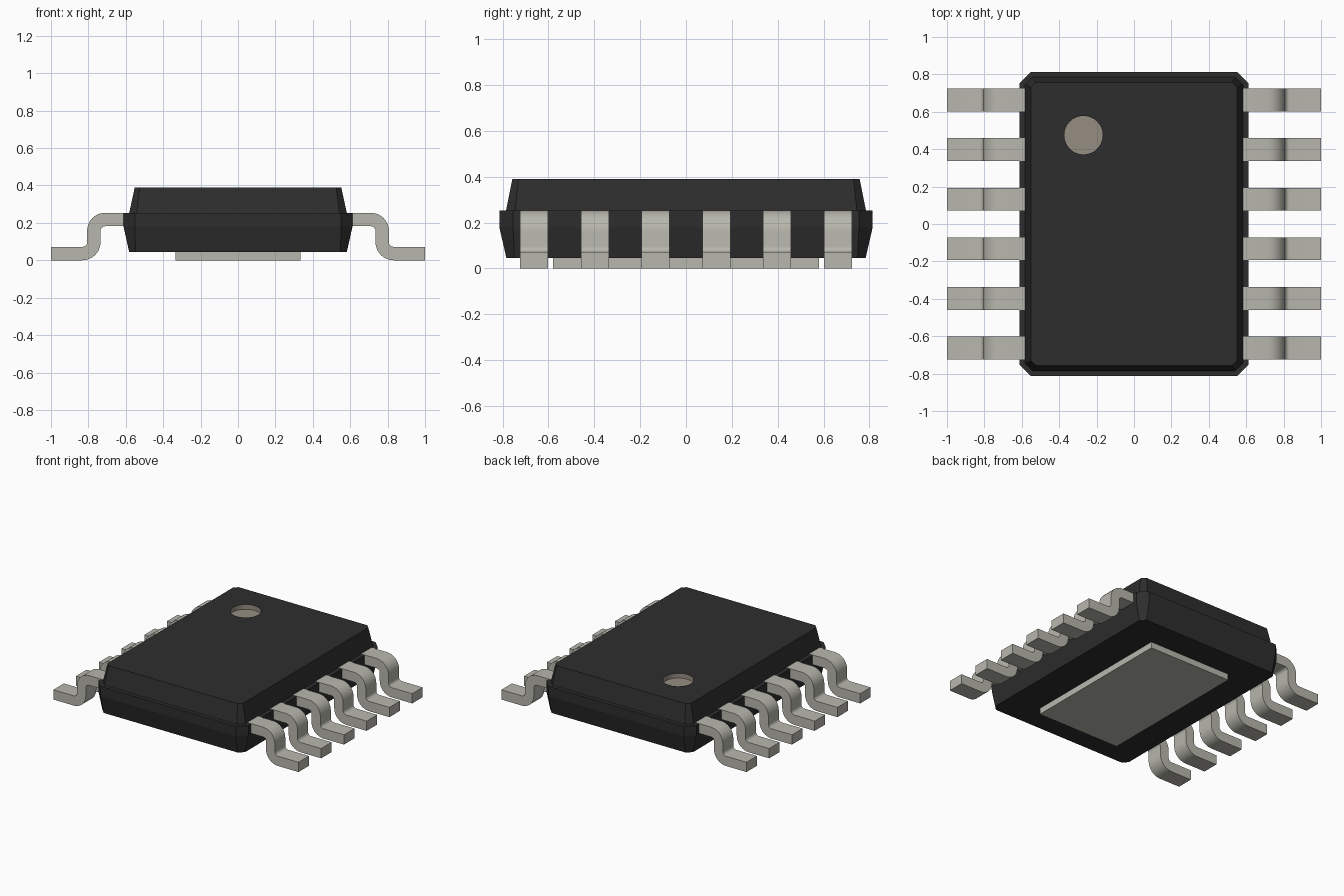
import bpy, bmesh, math

if "Cube" in bpy.data.objects:
    bpy.data.objects.remove(bpy.data.objects["Cube"])


def material(name, rgb):
    m = bpy.data.materials.new(name)
    m.use_nodes = True
    m.diffuse_color = (*rgb, 1)
    m.node_tree.nodes["Principled BSDF"].inputs["Base Color"].default_value = (*rgb, 1)
    return m


BLACK = material("black_plastic", (0.027, 0.027, 0.027))
METAL = material("tinned_metal", (0.48, 0.475, 0.42))
TAN = material("tan_marker", (0.305, 0.27, 0.225))


def finish(bm, name, mats):
    bmesh.ops.recalc_face_normals(bm, faces=bm.faces)
    me = bpy.data.meshes.new(name)
    bm.to_mesh(me)
    bm.free()
    for m in mats:
        me.materials.append(m)
    return me


def add(name, me):
    ob = bpy.data.objects.new(name, me)
    bpy.context.collection.objects.link(ob)
    return ob


def octagon(bm, x, y, z, c):
    """Rectangle with chamfered corners."""
    pts = [(x, y - c), (x - c, y), (c - x, y), (-x, y - c),
           (-x, c - y), (c - x, -y), (x - c, -y), (x, c - y)]
    return [bm.verts.new((px, py, z)) for px, py in pts]


def bridge(bm, a, b):
    n = len(a)
    return [bm.faces.new((a[i], a[(i + 1) % n], b[(i + 1) % n], b[i])) for i in range(n)]


# Body: stacked chamfered outlines with a ledge, and a round marker recess in the top
bm = bmesh.new()
levels = [(0.582, 0.783, 0.045, 0.035), (0.612, 0.814, 0.18, 0.06), (0.612, 0.814, 0.252, 0.06),
          (0.582, 0.785, 0.252, 0.04), (0.552, 0.757, 0.39, 0.027)]
rings = [octagon(bm, *lv) for lv in levels]
bm.faces.new(rings[0])
for a, b in zip(rings, rings[1:]):
    bridge(bm, a, b)


def circle(z, n=48):
    return [bm.verts.new((-0.27 + 0.103 * math.cos(math.tau * i / n),
                          0.475 + 0.103 * math.sin(math.tau * i / n), z)) for i in range(n)]


rim, floor = circle(0.39), circle(0.355)
marker_faces = bridge(bm, rim, floor) + [bm.faces.new(floor)]
for f in marker_faces:
    f.material_index = 1
edges = []
for loop in (rings[-1], rim):
    edges += [bm.edges.get((loop[i - 1], loop[i])) for i in range(len(loop))]
bmesh.ops.triangle_fill(bm, edges=edges, use_beauty=True, normal=(0, 0, 1))
add("body", finish(bm, "body", [BLACK, TAN]))

# Thermal pad under the body
bm = bmesh.new()
bmesh.ops.create_cube(bm, size=1)
for v in bm.verts:
    v.co = (v.co.x * 0.67, v.co.y * 1.16, 0.025 + v.co.z * 0.05)
add("thermal_pad", finish(bm, "thermal_pad", [METAL]))


# Gull-wing pin: side profile with rounded bends, extruded along y
def arc(cx, cz, r, a0, a1, n=8):
    return [(cx + r * math.cos(math.radians(a0 + (a1 - a0) * i / n)),
             cz + r * math.sin(math.radians(a0 + (a1 - a0) * i / n))) for i in range(n + 1)]


TOP, THICK, HALF_W = 0.254, 0.072, 0.061
profile = [(0.578, TOP)]
profile += arc(0.71, TOP - 0.097, 0.097, 90, 0)              # outer shoulder
profile += arc(0.832, THICK + 0.025, 0.025, 180, 270)        # inner ankle
profile += [(1.0, THICK), (1.0, 0)]
profile += arc(0.832, 0.097, 0.097, 270, 180)                # outer ankle
profile += arc(0.71, TOP - 0.097, 0.025, 0, 90)              # inner shoulder
profile += [(0.578, TOP - THICK)]
bm = bmesh.new()
near, far = ([bm.verts.new((x, y, z)) for x, z in profile] for y in (-HALF_W, HALF_W))
bridge(bm, near, far)
bm.faces.new(near)
bm.faces.new(far)
pin = finish(bm, "pin", [METAL])
pin.shade_smooth()
pin.set_sharp_from_angle(angle=math.radians(30))

# Six pins along each side
for side, turn in (("left", 0), ("right", math.pi)):
    for i in range(6):
        ob = add(f"{side}_pin_{i + 1}", pin)
        ob.location.y = (i - 2.5) * 0.265
        ob.rotation_euler.z = turn
